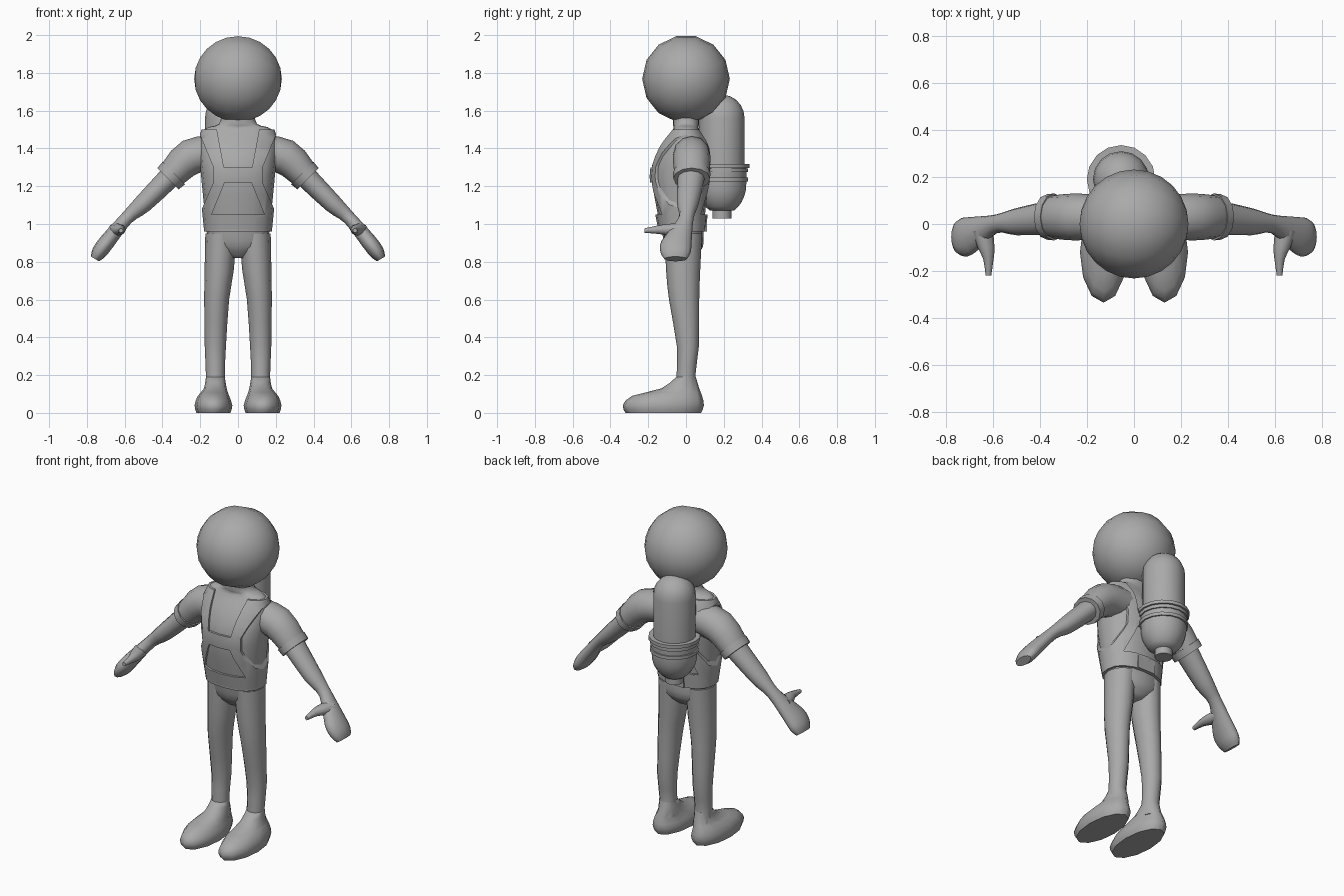
import bpy, bmesh, math
from mathutils import Vector

cube = bpy.data.objects.get("Cube")
if cube:
    bpy.data.objects.remove(cube)

grey = bpy.data.materials.new("plain grey")
shade = (.4, .4, .4, 1)
grey.use_nodes = True
grey.diffuse_color = shade
grey.node_tree.nodes["Principled BSDF"].inputs["Base Color"].default_value = shade


def smooth(obj, degrees):
    bpy.ops.object.select_all(action="DESELECT")
    obj.select_set(True)
    bpy.context.view_layer.objects.active = obj
    bpy.ops.object.shade_smooth_by_angle(angle=math.radians(degrees))


def finish(name, bm, degrees=60):
    bmesh.ops.recalc_face_normals(bm, faces=bm.faces)
    mesh = bpy.data.meshes.new(name)
    bm.to_mesh(mesh)
    bm.free()
    mesh.materials.append(grey)
    obj = bpy.data.objects.new(name, mesh)
    bpy.context.collection.objects.link(obj)
    smooth(obj, degrees)
    return obj


def spline(keys, steps):
    """Smooth curve through the keys, position and radii together."""
    keys = [Vector(key) for key in keys]
    padded = [keys[0]] + keys + [keys[-1]]
    points = []
    for before, start, end, after in zip(padded, padded[1:], padded[2:], padded[3:]):
        leave, arrive = (end - before) / 2, (after - start) / 2
        for i in range(steps):
            t = i / steps
            ease = t * t * (3 - 2 * t)
            points.append(start + (end - start) * ease
                          + (leave * (1 - t) - arrive * t) * (t * (1 - t)))
    return points + [keys[-1]]


def loft(name, keys, steps=3, sides=12, mirror=1, level=True,
         across=(0, 1, 0), power=1, grow=0):
    """Skin rings through keys of x, y, z, radius and cross radius."""
    bm = bmesh.new()
    path = spline(keys, steps)
    depth = Vector(across)
    rings = []
    for i, (x, y, z, wide, deep) in enumerate(path):
        along = path[min(i + 1, len(path) - 1)] - path[max(i - 1, 0)]
        width = Vector((1, 0, 0))
        if not level:
            width = Vector((-along[2], 0, along[0])).normalized()
        ring = []
        for k in range(sides):
            turn = math.tau * k / sides
            c, s = (math.copysign(abs(f) ** power, f)
                    for f in (math.cos(turn), math.sin(turn)))
            p = Vector((x, y, z)) + width * c * (wide + grow) + depth * s * (deep + grow)
            ring.append(bm.verts.new((p.x * mirror, p.y, p.z)))
        rings.append(ring)
    for low, high in zip(rings, rings[1:]):
        for k in range(sides):
            n = (k + 1) % sides
            bm.faces.new((low[k], low[n], high[n], high[k]))
    bm.faces.new(rings[0])
    bm.faces.new(rings[-1])
    return finish(name, bm)


def trim(obj, outline, operation):
    """Cut an object with an outline pushed through from front to back."""
    bm = bmesh.new()
    face = bm.faces.new([bm.verts.new((x, -1, z)) for x, z in outline])
    pushed = bmesh.ops.extrude_face_region(bm, geom=[face])["geom"]
    moved = [g for g in pushed if isinstance(g, bmesh.types.BMVert)]
    bmesh.ops.translate(bm, vec=(0, 2, 0), verts=moved)
    cutter = finish("harness_cutter", bm)
    cutter.hide_render = True
    modifier = obj.modifiers.new("trim", "BOOLEAN")
    modifier.operation, modifier.object, modifier.solver = operation, cutter, "EXACT"
    bpy.context.view_layer.objects.active = obj
    bpy.ops.object.modifier_apply(modifier=modifier.name)
    bpy.data.objects.remove(cutter)


def both_sides(half):
    return half + [(-x, z) for x, z in reversed(half)]


# Large round head, poles to the left and right
bm = bmesh.new()
bmesh.ops.create_uvsphere(bm, u_segments=14, v_segments=12, radius=.232)
for v in bm.verts:
    v.co = Vector((v.co.z, v.co.y, v.co.x + 1.768))
finish("head", bm)

# Torso with neck, and pelvis
boxy = dict(sides=16, power=.85)
torso = [(0, -.02, .95, .165, .11), (0, -.03, 1.25, .195, .15),
         (0, -.01, 1.4, .205, .13), (0, 0, 1.5, .18, .07),
         (0, 0, 1.53, .1, .07), (0, 0, 1.6, .09, .07)]
loft("torso", torso, **boxy)
loft("pelvis", [(0, -.01, .82, .05, .05), (0, -.01, .88, .14, .1),
                (0, -.02, .98, .17, .11)], **boxy)

# Crossed harness: a thicker torso shell trimmed to the strap outline
harness = loft("harness", torso[:-2], grow=.013, **boxy)
straps = [(.075, 1.3), (.13, 1.6), (.22, 1.6), (.205, 1.48),
          (.13, 1.3), (.13, 1.22), (.2, 1.06), (.2, .96)]
trim(harness, both_sides(straps), "INTERSECT")
trim(harness, both_sides([(.07, 1.22), (.14, 1.05)]), "DIFFERENCE")
smooth(harness, 50)

# Belt with a pouch at the back
loft("belt", [(0, -.02, .96, .18, .126), (0, -.02, 1.045, .184, .134)], steps=1, **boxy)
bm = bmesh.new()
bmesh.ops.create_cube(bm, size=1)
bmesh.ops.scale(bm, vec=(.12, .04, .08), verts=bm.verts)
bmesh.ops.translate(bm, vec=(0, .09, 1), verts=bm.verts)
finish("belt_pouch", bm, 30)

# Limbs, made once for each side
for side, label in ((1, "left_"), (-1, "right_")):
    loft(label + "leg", [
        (.12, .01, .1, .055, .06), (.12, 0, .2, .05, .05), (.12, .01, .35, .056, .058),
        (.113, -.01, .6, .066, .08), (.1, -.015, .75, .077, .09),
        (.09, -.015, .95, .083, .1)], steps=2, mirror=side)
    loft(label + "foot", [
        (.13, -.12, 0, .09, .2), (.13, -.12, .04, .1, .215), (.13, -.1, .09, .083, .185),
        (.12, -.03, .13, .06, .1), (.12, 0, .19, .05, .052)], steps=2, mirror=side)
    loft(label + "sleeve", [
        (.1, .03, 1.38, .09, .09), (.25, .03, 1.355, .095, .1),
        (.36, .03, 1.25, .074, .09)], mirror=side, level=False)
    loft(label + "cuff", [
        (.34, .03, 1.27, .084, .1), (.37, .03, 1.24, .08, .097)],
        steps=1, mirror=side, level=False)
    loft(label + "arm", [
        (.34, .03, 1.27, .06, .075), (.5, .01, 1.11, .05, .058), (.59, 0, 1.03, .035, .04),
        (.69, -.05, .91, .042, .08), (.735, -.055, .85, .04, .08),
        (.757, -.055, .815, .025, .06)], mirror=side, level=False)
    loft(label + "thumb", [
        (.645, -.03, .97, .045, .035), (.63, -.1, .97, .036, .03),
        (.62, -.15, .97, .022, .022), (.62, -.22, .965, .012, .012)],
        steps=2, sides=8, mirror=side, across=(0, 0, 1))


# Back tank, set a little to the right
def turned(name, rows):
    loft(name, [(-.055, .19, z, r, r) for z, r in rows], steps=1, sides=16)


def dome(z, radius, height, reach):
    """Rows curving in from the full radius towards the tip."""
    angles = [math.radians(reach) * i / 5 for i in range(6)]
    return [(z + height * math.sin(a), radius * math.cos(a)) for a in angles]


turned("tank_bottle", [(1.25, .12)] + dome(1.56, .12, .125, 84))
turned("tank_bowl", [(1.31, .131)] + dome(1.21, .129, -.16, 60))
turned("tank_nozzle", [(1.03, .05), (1.1, .05)])
for number, (z, radius) in enumerate(((1.225, .138), (1.275, .138), (1.297, .146))):
    turned(f"tank_band_{number}", [(z, radius), (z + .02, radius)])
